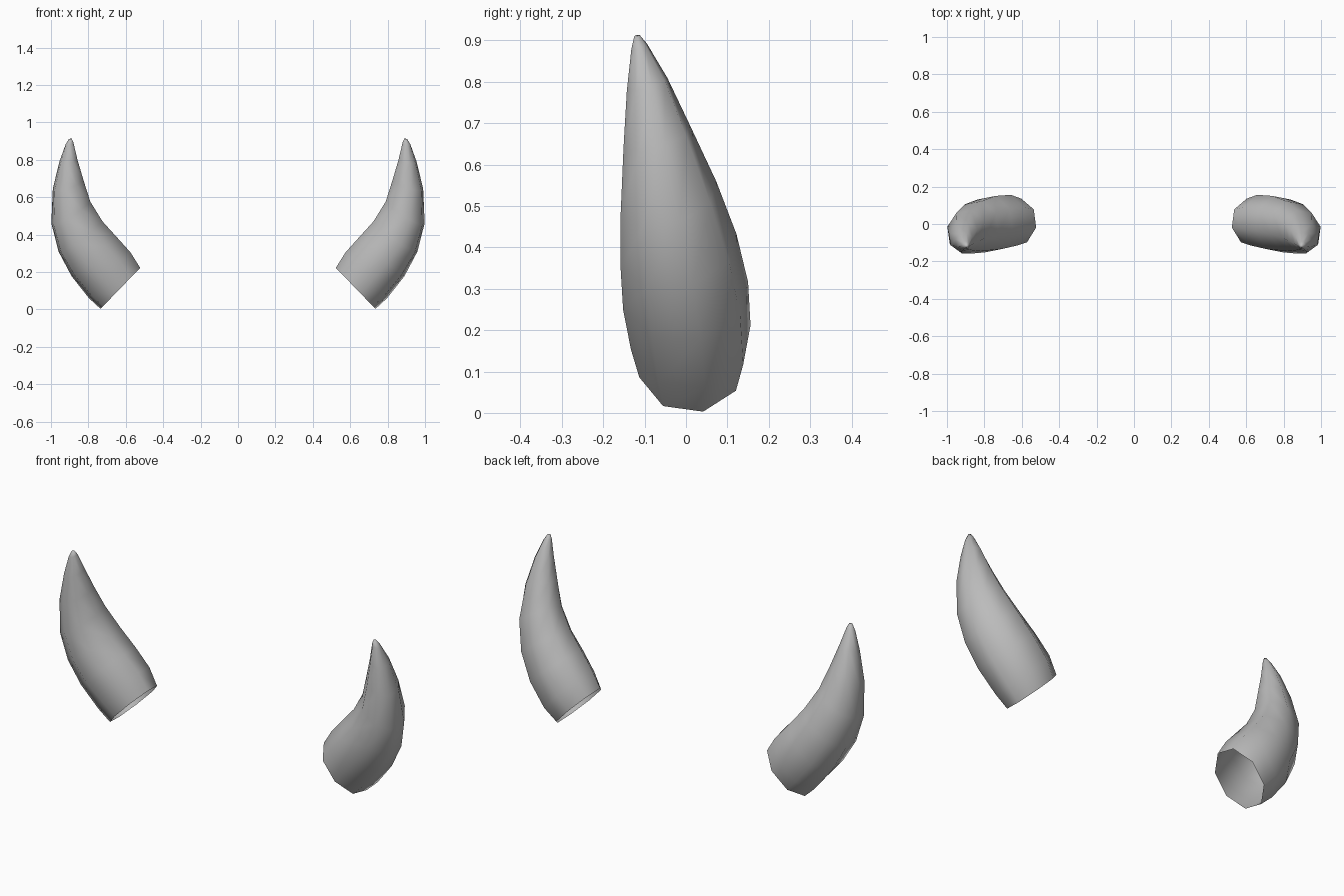
import bpy, bmesh, math
from mathutils import Vector

if "Cube" in bpy.data.objects:
    bpy.data.objects.remove(bpy.data.objects["Cube"])

grey = bpy.data.materials.new("horn grey")
grey.diffuse_color = (0.5, 0.5, 0.5, 1)
grey.use_nodes = True
grey.node_tree.nodes["Principled BSDF"].inputs["Base Color"].default_value = grey.diffuse_color

SIDES = 8
TWIST = math.radians(13.5)   # roll of each ring about the horn's axis
FIT = math.cos(TWIST)        # keeps the rolled ring as wide as its stated span

# Rings from base to tip: outer (x, z), inner (x, z), front y, back y, backward tilt
RINGS = [
    ((.735, .003), (.523, .222), -.113, .136, 0),
    ((.797, .060), (.575, .305), -.133, .156, 0),
    ((.890, .176), (.650, .390), -.152, .150, .05),
    ((.960, .305), (.725, .476), -.158, .122, .15),
    ((.998, .455), (.790, .583), -.158, .073, .22),
    ((.990, .640), (.826, .695), -.151, .010, .25),
    ((.955, .786), (.858, .802), -.143, -.045, .28),
    ((.922, .880), (.880, .893), -.132, -.095, .28),
    ((.905, .910), (.889, .913), -.125, -.112, .2),
]


def make_horn(name, side):
    bm = bmesh.new()
    loops = []
    for outer, inner, front, back, tilt in RINGS:
        o = Vector((outer[0], 0, outer[1]))
        i = Vector((inner[0], 0, inner[1]))
        centre = (o + i) / 2 + Vector((0, (front + back) / 2, 0))
        u = (o - i) / 2 / FIT
        v = Vector((0, 1, tilt)) * (back - front) / 2 / FIT
        loop = []
        for k in range(SIDES):
            a = TWIST + k * math.tau / SIDES
            p = centre + u * math.cos(a) + v * math.sin(a)
            loop.append(bm.verts.new((p.x * side, p.y, p.z)))
        loops.append(loop)
    # Walls between rings, open at the base
    for low, high in zip(loops, loops[1:]):
        for k in range(SIDES):
            n = (k + 1) % SIDES
            bm.faces.new((low[k], low[n], high[n], high[k]))
    # Closed tip
    bm.faces.new(loops[-1])
    bmesh.ops.recalc_face_normals(bm, faces=bm.faces)
    # Outward normals: the tip faces up
    bm.normal_update()
    bm.faces.ensure_lookup_table()
    if bm.faces[-1].normal.z < 0:
        bmesh.ops.reverse_faces(bm, faces=bm.faces)
    for f in bm.faces:
        f.smooth = True
    mesh = bpy.data.meshes.new(name)
    bm.to_mesh(mesh)
    bm.free()
    mesh.materials.append(grey)
    bpy.context.collection.objects.link(bpy.data.objects.new(name, mesh))


make_horn("right_horn", 1)
make_horn("left_horn", -1)
